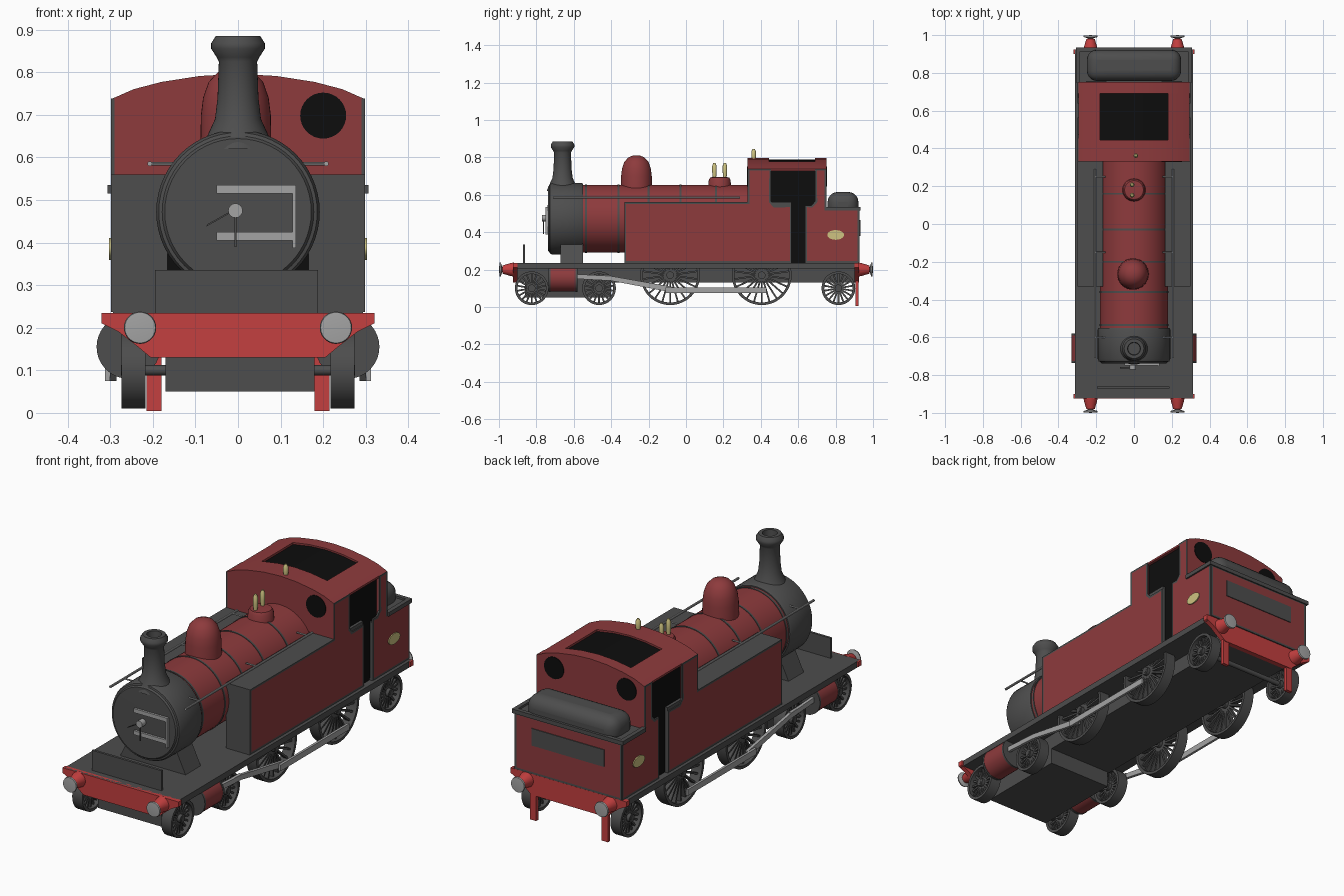
import bpy, bmesh, math
from mathutils import Matrix, Vector

cube = bpy.data.objects.get("Cube")
if cube:
    bpy.data.objects.remove(cube)


def material(name, r, g, b):
    m = bpy.data.materials.new(name)
    m.use_nodes = True
    m.diffuse_color = (r, g, b, 1)
    m.node_tree.nodes["Principled BSDF"].inputs["Base Color"].default_value = (r, g, b, 1)
    return m


GREY = material("dark grey", .075, .075, .075)
RED = material("deep red", .27, .043, .046)
BRIGHT = material("bright red", .55, .05, .05)
STEEL = material("pale steel", .37, .37, .37)
BRASS = material("brass", .62, .55, .22)
BLACK = material("black", .004, .004, .004)


def finish(name, bm, *mats):
    bmesh.ops.recalc_face_normals(bm, faces=bm.faces)
    me = bpy.data.meshes.new(name)
    bm.to_mesh(me)
    bm.free()
    for m in mats:
        me.materials.append(m)
    me.shade_smooth()
    me.set_sharp_from_angle(angle=math.radians(35))
    ob = bpy.data.objects.new(name, me)
    bpy.context.scene.collection.objects.link(ob)
    return ob


def box(name, x, y, z, mat):
    """Box from (low, high) ranges."""
    bm = bmesh.new()
    lo, hi = Vector((x[0], y[0], z[0])), Vector((x[1], y[1], z[1]))
    bmesh.ops.create_cube(bm, size=1, matrix=Matrix.Translation((lo + hi) / 2)
                          @ Matrix.Diagonal((*(hi - lo), 1)))
    return finish(name, bm, mat)


def prism(name, pts, axis, start, end, *mats, border=0):
    """Extrude a profile along x or y; an optional border frames the end face."""
    bm = bmesh.new()
    if axis == "x":
        vs, step = [bm.verts.new((start, a, b)) for a, b in pts], Vector((end - start, 0, 0))
    else:
        vs, step = [bm.verts.new((a, start, b)) for a, b in pts], Vector((0, end - start, 0))
    face = bm.faces.new(vs)
    geom = bmesh.ops.extrude_face_region(bm, geom=[face], use_keep_orig=True)["geom"]
    bmesh.ops.translate(bm, vec=step, verts=[v for v in geom if isinstance(v, bmesh.types.BMVert)])
    bmesh.ops.recalc_face_normals(bm, faces=bm.faces)
    if border:
        bm.normal_update()
        outer = [f for f in bm.faces if f.normal.dot(step.normalized()) > .9]
        bmesh.ops.inset_individual(bm, faces=outer, thickness=border)
        for f in outer:
            f.material_index = 1
    return finish(name, bm, *mats)


TURN = {"x": Matrix.Rotation(math.pi / 2, 4, "Y"), "y": Matrix.Rotation(-math.pi / 2, 4, "X"),
        "z": Matrix.Identity(4)}


def add_lathe(bm, profile, axis, at, steps=40, closed=False):
    vs = [bm.verts.new((r, 0, h)) for r, h in profile]
    edges = [bm.edges.new(p) for p in zip(vs, vs[1:])]
    if closed:
        edges.append(bm.edges.new((vs[-1], vs[0])))
    old = set(bm.verts) - set(vs)
    bmesh.ops.spin(bm, geom=vs + edges, cent=(0, 0, 0), axis=(0, 0, 1),
                   angle=math.tau, steps=steps, use_duplicate=False)
    new = [v for v in bm.verts if v not in old]
    bmesh.ops.transform(bm, matrix=Matrix.Translation(at) @ TURN[axis], verts=new)
    bmesh.ops.remove_doubles(bm, verts=new, dist=.0001)


def lathe(name, profile, axis, at, mat, steps=40):
    bm = bmesh.new()
    add_lathe(bm, profile, axis, at, steps)
    return finish(name, bm, mat)


def rod(name, r, lo, hi, axis, at, mat, steps=16):
    return lathe(name, [(0, lo), (r, lo), (r, hi), (0, hi)], axis, at, mat, steps)


def wheel(name, x, y, r, spokes):
    """Spoked wheel with rim, hub and thin boxes for spokes."""
    bm = bmesh.new()
    z, w = r + .01, .028
    add_lathe(bm, [(r - .014, -w), (r, -w), (r, w), (r - .014, w)], "x", (x, y, z), 48, True)
    add_lathe(bm, [(0, -w), (.02, -w), (.02, w), (0, w)], "x", (x, y, z), 20)
    for i in range(spokes):
        turn = Matrix.Rotation(math.tau * i / spokes, 4, "X")
        bmesh.ops.create_cube(bm, size=1, matrix=Matrix.Translation((x, y, z)) @ turn
                              @ Matrix.Translation((0, 0, r / 2)) @ Matrix.Diagonal((.022, .009, r - .02, 1)))
    finish(name, bm, GREY)


# Chassis and footplate
box("footplate", (-.312, .312), (-.92, .92), (.205, .235), GREY)
box("main_frame", (-.18, .18), (-.9, .9), (.13, .206), GREY)
box("bogie_frame", (-.17, .18), (-.86, -.4), (.05, .135), GREY)
box("front_upright_plate", (-.195, .188), (-.872, -.86), (.235, .335), GREY)

# Wheels and axles
for y, r, n in ((-.825, .09, 18), (-.465, .09, 18), (-.085, .16, 22), (.405, .16, 22), (.815, .09, 18)):
    for side, s in (("left", 1), ("right", -1)):
        wheel(f"{side}_wheel", s * .245, y, r, n)
    rod("axle", .012, -.275, .275, "x", (0, y, r + .01), GREY)

# Buffer beams, buffers and rear guard irons
beam = [(-.32, .235), (-.32, .21), (-.28, .19), (-.235, .155), (-.205, .13)]
beam += [(-x, z) for x, z in reversed(beam)]
for end, e in (("front", -1), ("rear", 1)):
    prism(f"{end}_buffer_beam", beam, "y", e * .9, e * .925, BRIGHT)
    for s in (1, -1):
        lathe(f"{end}_buffer_shank", [(0, 0), (.038, 0), (.034, e * .02), (.022, e * .06), (.012, e * .063),
              (.012, e * .07), (0, e * .07)], "y", (s * .23, e * .92, .2), BRIGHT, 24)
        lathe(f"{end}_buffer_head", [(0, e * .98), (.02, e * .985), (.038, e * .99), (.036, e * .997), (0, e)],
              "y", (s * .23, 0, .2), STEEL, 28)
for s in (1, -1):
    box("rear_guard_iron", sorted((s * .18, s * .215)), (.905, .922), (.005, .14), BRIGHT)

# Cylinders and rods
for s in (1, -1):
    rod("cylinder", .073, -.725, -.59, "y", (s * .257, 0, .155), RED, 36)
    for y in (-.735, -.59):
        rod("cylinder_cover", .075, y, y + .01, "y", (s * .257, 0, .155), GREY, 36)
    x0, x1 = s * .285, s * .3
    rod("piston_rod", .01, -.6, -.4, "y", (s * .29, 0, .16), STEEL)
    prism("connecting_rod", [(-.58, .175), (-.4, .165), (-.06, .105), (-.06, .075), (-.4, .14), (-.58, .15)],
          "x", x0, x1, STEEL)
    box("coupling_rod", sorted((x1, s * .312)), (-.11, .43), (.075, .105), STEEL)

# Boiler, bands and smokebox
CZ = .472
rod("boiler", .181, -.56, .357, "y", (0, 0, CZ), RED, 56)
for y in (-.535, -.36, -.2, -.03, .16, .34):
    rod("boiler_band", .1835, y - .005, y + .005, "y", (0, 0, CZ), GREY, 56)
lathe("smokebox", [(0, -.74), (.172, -.738), (.178, -.73), (.186, -.728), (.192, -.715), (.192, -.56),
                   (.187, -.55), (0, -.55)], "y", (0, 0, CZ), GREY, 56)
prism("smokebox_saddle", [(-.18, .235), (.18, .235), (.13, .34), (-.13, .34)], "y", -.67, -.55, GREY)

# Smokebox door fittings
for z in (.415, .525):
    box("door_hinge_strap", (-.05, .135), (-.75, -.735), (z - .01, z + .01), STEEL)
box("door_hinge_post", (.128, .136), (-.752, -.735), (.387, .535), STEEL)
rod("door_knob", .017, -.77, -.735, "y", (-.006, 0, .475), STEEL)
prism("door_handle", [(-.01, .474), (-.075, .437), (-.072, .443), (-.006, .48)], "y", -.765, -.758, GREY)
box("door_lever", (-.008, -.003), (-.765, -.758), (.39, .475), GREY)

# Chimney, dome, safety valves, whistle
lathe("chimney", [(0, .62), (.085, .62), (.07, .655), (.054, .69), (.048, .74), (.045, .825), (.05, .835),
                  (.063, .855), (.063, .868), (.052, .885), (.034, .885), (.032, .85), (0, .85)],
      "z", (0, -.66, 0), GREY)
lathe("dome", [(0, .6), (.084, .6), (.082, .7), (.077, .74), (.064, .777), (.042, .8), (.02, .809), (0, .811)],
      "z", (-.005, -.265, 0), RED)
lathe("valve_base", [(0, .63), (.062, .63), (.058, .68), (.05, .693), (0, .696)], "z", (0, .18, 0), RED, 28)
for x, y, z in ((-.01, .152, .69), (-.01, .208, .69), (.01, .362, .78)):
    h = .08 if y < .3 else .065
    lathe("brass_valve", [(0, 0), (.009, 0), (.012, h * .4), (.012, h * .8), (.006, h), (0, h)],
          "z", (x, y, z), BRASS, 16)

# Side tanks and bunker bodies, with bordered side panels
tank_side = [(-.33, .237), (.565, .237), (.565, .543), (.475, .543), (.455, .565), (.455, .738),
             (.33, .738), (.33, .56), (-.33, .56)]
bunker_side = [(.637, .237), (.925, .237), (.925, .525), (.75, .525), (.75, .738), (.69, .738),
               (.69, .565), (.67, .543), (.637, .543)]
for s in (1, -1):
    box("side_tank", sorted((s * .165, s * .294)), (-.33, .565), (.235, .56), GREY)
    prism("tank_side_panel", tank_side, "x", s * .29, s * .298, GREY, RED, border=.013)
    prism("bunker_side_panel", bunker_side, "x", s * .29, s * .298, GREY, RED, border=.013)
    plate = [(.80 + .045 * math.cos(a), .385 + .026 * math.sin(a))
             for a in (math.tau * i / 28 for i in range(28))]
    prism("oval_plate", plate, "x", s * .297, s * .303, BRASS)
    rod("handrail", .006, -.71, .29, "y", (s * .207, 0, .585), STEEL, 10)
    for y in (-.6, -.15, .25):
        rod("handrail_stud", .004, .15, .207, "x", (0, y, .585), STEEL, 8).scale.x = s
box("bunker", (-.292, .292), (.637, .922), (.235, .525), GREY)
prism("bunker_back_panel", [(-.295, .237), (.295, .237), (.295, .52), (-.295, .52)], "y", .92, .928,
      GREY, RED, border=.014)
box("bunker_back_inset", (-.2, .2), (.926, .932), (.38, .465), GREY)
for s in (1, -1):
    box("bunker_rim_side", sorted((s * .285, s * .306)), (.75, .934), (.515, .535), GREY)
box("bunker_rim_back", (-.306, .306), (.914, .934), (.515, .535), GREY)
cover = box("bunker_cover", (-.25, .25), (.757, .922), (.48, .615), GREY)
bevel = cover.modifiers.new("round", "BEVEL")
bevel.width, bevel.segments = .055, 5

# Cab: arched end sheets, roof sides, dark interior
arch = [(.295, .738), (.245, .76), (.18, .777), (.09, .791), (0, .796)]
arch += [(-x, z) for x, z in reversed(arch[:-1])]
prism("cab_front", [(-.295, .56)] + [(.295, .56)] + arch, "y", .33, .445, RED)
prism("cab_back", [(-.295, .5)] + [(.295, .5)] + arch, "y", .69, .752, RED)
prism("cab_interior", [(-.28, .236), (.28, .236)] + [(x * .95, z - .008) for x, z in arch],
      "y", .44, .695, BLACK)
for s in (1, -1):
    prism("roof_side", [(s * x, z) for x, z in arch[:3]] + [(s * .18, .73), (s * .295, .728)],
          "y", .44, .695, RED)

# Round cab windows
for name, x, y in (("front_window", .2, .327), ("back_window", .2, .749), ("back_window", -.2, .749)):
    rod(name, .054, y, y + .006, "y", (x, 0, .698), BLACK, 32)
